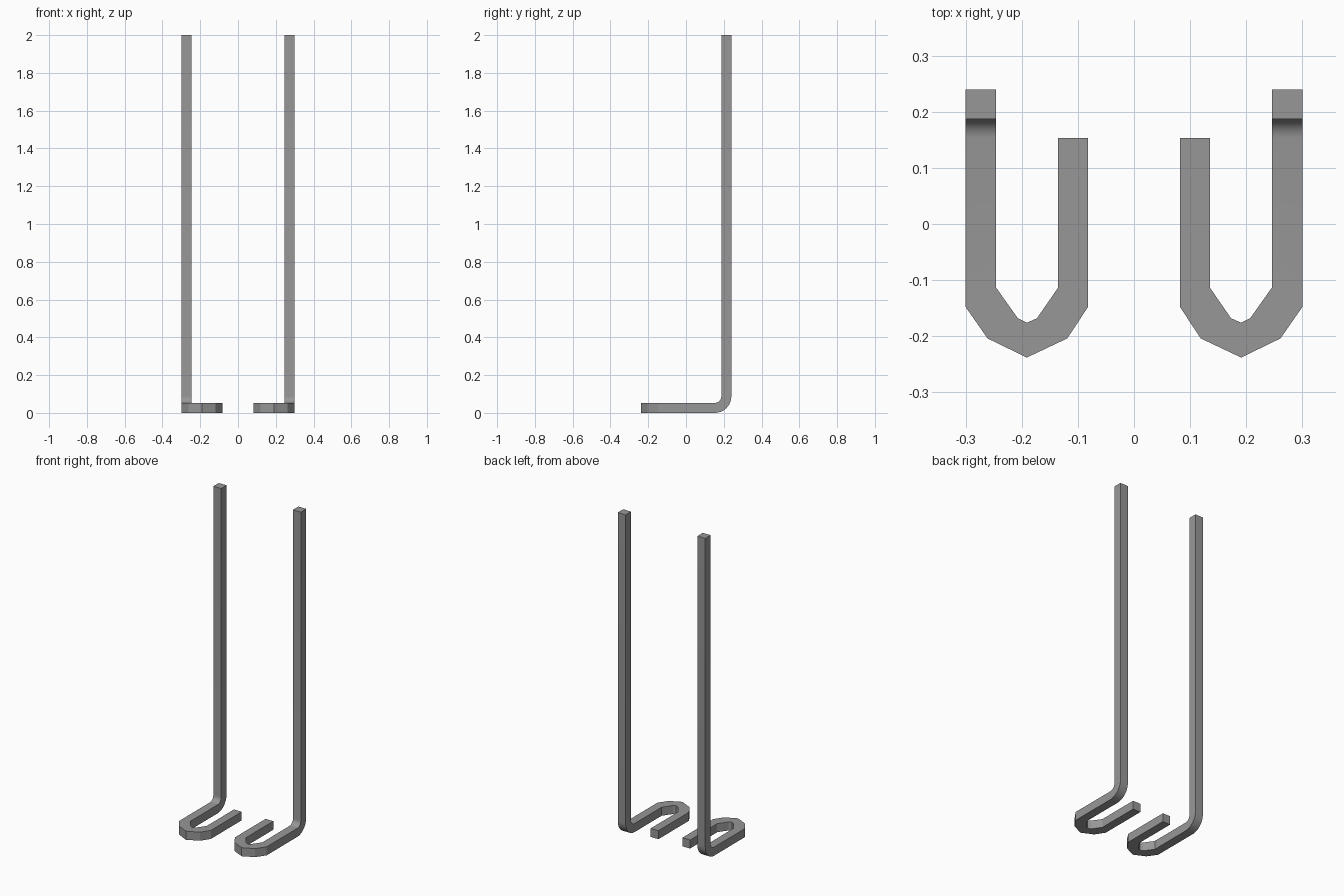
import bpy, bmesh
from math import sin, cos, pi, radians

cube = bpy.data.objects.get("Cube")
if cube:
    bpy.data.objects.remove(cube)

steel = bpy.data.materials.new("grey_steel")
steel.use_nodes = True
grey = (0.31, 0.31, 0.31, 1)
steel.diffuse_color = grey
steel.node_tree.nodes["Principled BSDF"].inputs["Base Color"].default_value = grey

BAR = 0.053                      # bar thickness
X_OUT, X_IN = 0.30, 0.246        # sides of the upright
BEND_Y, R_OUT = 0.153, 0.087     # bend start and outer radius
R_IN = R_OUT - BAR
BEND_STEPS = 8

# Plan of the hooked foot: (outer x, y, inner x, y) from the free tip
foot = [
    (0.082, BEND_Y, 0.135, BEND_Y),
    (0.082, -0.148, 0.135, -0.113),
    (0.119, -0.204, 0.173, -0.168),
    (0.191, -0.238, 0.191, -0.176),
    (0.261, -0.204, 0.207, -0.168),
    (X_OUT, -0.148, X_IN, -0.113),
]


def bar_rings():
    """Square cross-sections along the bar, from foot tip to upright top."""
    rings = [[(ox, oy, 0), (ix, iy, 0), (ix, iy, BAR), (ox, oy, BAR)]
             for ox, oy, ix, iy in foot]

    def upright_ring(y0, z0, y1, z1):
        rings.append([(X_OUT, y0, z0), (X_IN, y0, z0),
                      (X_IN, y1, z1), (X_OUT, y1, z1)])

    # Rounded bend from foot to upright
    for i in range(BEND_STEPS + 1):
        a = pi / 2 * i / BEND_STEPS
        upright_ring(BEND_Y + R_OUT * sin(a), R_OUT - R_OUT * cos(a),
                     BEND_Y + R_IN * sin(a), R_OUT - R_IN * cos(a))
    upright_ring(BEND_Y + R_OUT, 2, BEND_Y + R_IN, 2)
    return rings


def make_bar(name, side):
    bm = bmesh.new()
    rings = [[bm.verts.new((side * x, y, z)) for x, y, z in ring]
             for ring in bar_rings()]
    for a, b in zip(rings, rings[1:]):
        for k in range(4):
            n = (k + 1) % 4
            bm.faces.new((a[k], a[n], b[n], b[k]))
    bm.faces.new(rings[0])
    bm.faces.new(rings[-1])
    bmesh.ops.recalc_face_normals(bm, faces=bm.faces)
    mesh = bpy.data.meshes.new(name)
    bm.to_mesh(mesh)
    bm.free()
    mesh.materials.append(steel)
    obj = bpy.data.objects.new(name, mesh)
    bpy.context.collection.objects.link(obj)
    # Smooth only the bend
    bpy.ops.object.select_all(action='DESELECT')
    obj.select_set(True)
    bpy.context.view_layer.objects.active = obj
    bpy.ops.object.shade_smooth_by_angle(angle=radians(20))


make_bar("left_hooked_bar", 1)
make_bar("right_hooked_bar", -1)
